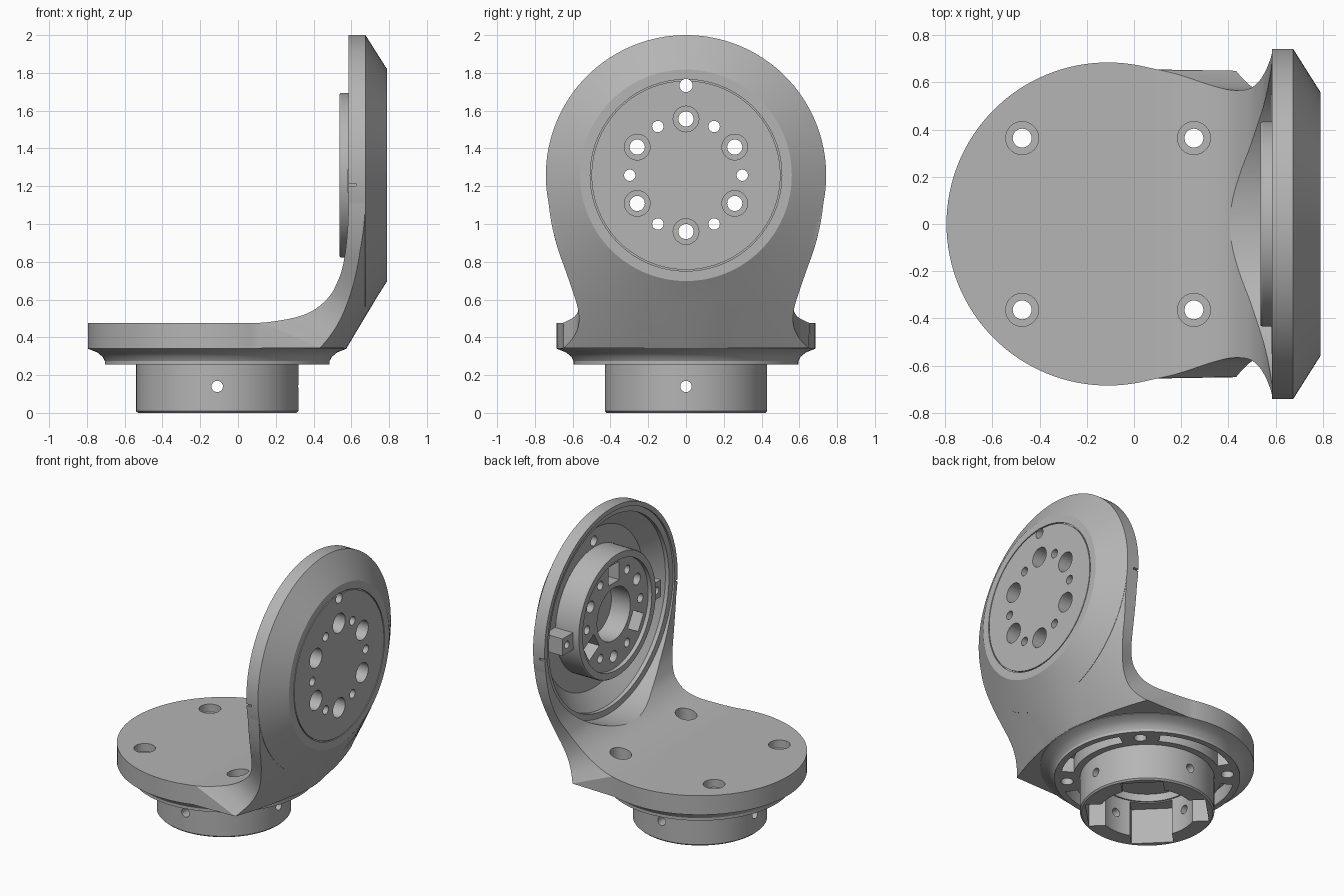
import bpy, bmesh, math
from mathutils import Vector

cube = bpy.data.objects.get("Cube")
if cube:
    bpy.data.objects.remove(cube, do_unlink=True)

grey = bpy.data.materials.new("mid grey")
grey.use_nodes = True
GREY = (0.46, 0.46, 0.46, 1)
grey.diffuse_color = GREY
grey.node_tree.nodes["Principled BSDF"].inputs["Base Color"].default_value = GREY

BASE_X = -0.11      # axis of the base disc
HUB_Z = 1.258       # axis of the upright disc
BASE = (BASE_X, 0, 0)
HUB = (0, 0, HUB_Z)


def loft(name, rings, closed=False):
    """Skin equal-length closed rings, capped at both ends or joined in a loop."""
    bm = bmesh.new()
    rows = [[bm.verts.new(p) for p in ring] for ring in rings]
    pairs = list(zip(rows, rows[1:]))
    if closed:
        pairs.append((rows[-1], rows[0]))
    else:
        bm.faces.new(rows[0])
        bm.faces.new(rows[-1])
    for a, b in pairs:
        for i in range(len(a)):
            j = (i + 1) % len(a)
            bm.faces.new((a[i], a[j], b[j], b[i]))
    bmesh.ops.recalc_face_normals(bm, faces=bm.faces)
    mesh = bpy.data.meshes.new(name)
    bm.to_mesh(mesh)
    bm.free()
    mesh.materials.append(grey)
    obj = bpy.data.objects.new(name, mesh)
    bpy.context.collection.objects.link(obj)
    return obj


def revolve(name, profile, origin, axis="Z", seg=96, closed=False):
    """Turn (radius, height) points about an axis through origin."""
    def place(r, h, a):
        c, s = r * math.cos(a), r * math.sin(a)
        p = {"Z": (c, s, h), "X": (h, c, s), "Y": (s, h, c)}[axis]
        return Vector(origin) + Vector(p)
    angles = [math.tau * i / seg for i in range(seg)]
    return loft(name, [[place(r, h, a) for a in angles] for r, h in profile], closed)


def rod(r, a, b, origin, axis="Z", seg=32):
    return revolve("cutter", [(r, a), (r, b)], origin, axis, seg)


def box(name, centre, size, axis="Z", angle=0):
    """Block whose local offset and sides are turned about the given axis."""
    sx, sy, sz = (s / 2 for s in size)
    obj = loft(name, [[(-sx, -sy, z), (sx, -sy, z), (sx, sy, z), (-sx, sy, z)]
                      for z in (-sz, sz)])
    obj.rotation_euler["XYZ".index(axis)] = angle
    obj.location = centre
    bpy.context.view_layer.update()
    return obj


def combine(obj, others, operation="DIFFERENCE", keep=False):
    bpy.context.view_layer.objects.active = obj
    for other in others:
        mod = obj.modifiers.new("bool", "BOOLEAN")
        mod.operation = operation
        mod.solver = "MANIFOLD"
        mod.object = other
        bpy.ops.object.modifier_apply(modifier=mod.name)
        if not keep:
            bpy.data.objects.remove(other, do_unlink=True)


def smooth_path(points, steps=4):
    """Catmull-Rom interpolation of equal-length tuples."""
    out = []
    for i in range(len(points) - 1):
        p0, p1 = points[max(i - 1, 0)], points[i]
        p2, p3 = points[i + 1], points[min(i + 2, len(points) - 1)]
        for k in range(steps):
            t = k / steps
            out.append([0.5 * (2 * b + (c - a) * t + (2 * a - 5 * b + 4 * c - d) * t * t
                               + (3 * b - a - 3 * c + d) * t ** 3)
                        for a, b, c, d in zip(p0, p1, p2, p3)])
    return out + [list(points[-1])]


def ring_spot(radius, degrees):
    """Point on a bolt circle of the upright disc."""
    a = math.radians(degrees)
    return (0, radius * math.cos(a), HUB_Z + radius * math.sin(a))


# Curved neck: inner x, inner z, outer rim x, outer rim z, half width
STATIONS = [
    (-.11, .474, -.11, .342, .680), (.0, .474, .0, .342, .674),
    (.1, .476, .1, .342, .655), (.2, .486, .2, .36, .63),
    (.32, .51, .33, .41, .59), (.41, .55, .43, .47, .568),
    (.484, .617, .51, .55, .572), (.525, .69, .57, .645, .60),
    (.553, .77, .62, .76, .64), (.573, .89, .652, .89, .685),
    (.584, 1.05, .671, 1.05, .72), (.586, HUB_Z, .674, HUB_Z, .741),
]


def outer_x(u, rim_x, z, w):
    """Bulged back of the neck, melting into the cone of the upright disc."""
    if rim_x < 0.101:
        return rim_x
    t = min(1, (z - .34) / .36)
    centre = .573 + .215 * t
    bulge = rim_x + (centre - rim_x) * max(0, 1 - u * u) ** (.58 + .42 * t)
    r = math.hypot(u * w, z - HUB_Z)
    cone = .788 - .115 * (r - .56) / .182
    return min(.788, max(bulge, cone))


N = 40
across = [math.sin(math.pi * (i / N - .5)) for i in range(N + 1)]
rings = []
for ix, iz, rx, rz, w in smooth_path(STATIONS):
    rz = max(rz, .342)
    rings.append([(ix, u * w, iz) for u in across] +
                 [(outer_x(u, rx, rz, w), u * w, rz) for u in reversed(across)])
bracket = loft("bracket", rings)

# Base disc with its coved flange, and the coned upright disc
base_disc = revolve("base_disc", [(.595, .257), (.595, .275), (.607, .297), (.635, .32),
                                  (.672, .335), (.685, .34), (.685, .475)], BASE, seg=128)
upright_disc = revolve("upright_disc", [(.742, .585), (.742, .675), (.56, .79)],
                       HUB, "X", 128)
combine(bracket, [base_disc, upright_disc], "UNION")

# Dished inside of the upright disc, and the shallow groove round its face
dish = revolve("dish", [(.71, .1), (.71, .598), (.67, .602), (.67, .63), (.56, .72)],
               HUB, "X", 128)
groove = revolve("groove", [(.5, .78), (.507, .78), (.507, .82), (.5, .82)],
                 HUB, "X", 96, closed=True)
combine(bracket, [dish, groove])

# Hub inside the dish: rim, recessed plate, blind bore and three slots
hub = revolve("hub", [(.42, .725), (.435, .715), (.435, .545), (.43, .537)], HUB, "X")
combine(hub, [rod(.385, .4, .565, HUB, "X", 96), rod(.185, .5, .712, HUB, "X", 64)])
for angle in (90, 210, 330):
    combine(hub, [box("slot", Vector(ring_spot(.285, angle)) + Vector((.6, 0, 0)),
                      (.16, .13, .12), "X", math.radians(angle))])

# Bolt holes through the upright disc and hub
holes = [rod(.035, .4, .9, ring_spot(.475, 90), "X")]
for k in range(6):
    big = ring_spot(.298, 30 + 60 * k)
    holes += [rod(.04, .4, .9, big, "X"), rod(.068, .69, .9, big, "X"),
              rod(.03, .4, .9, ring_spot(.298, 60 * k), "X")]
combine(bracket, holes, keep=True)
combine(hub, holes)

# Side tabs beside the hub, with a thin notch in the rim
for side, label in ((1, "left"), (-1, "right")):
    tab = box("tab_" + label, (.655, side * .48, HUB_Z - .03), (.15, .14, .12))
    combine(tab, [rod(.025, .5, .7, (0, side * .5, HUB_Z - .03), "X")])
    combine(bracket, [box("notch", (.59, side * .745, HUB_Z - .05), (.07, .04, .014))])

# Mounting holes in the base, and arc pockets under the flange
for k in range(4):
    a = math.radians(45 + 90 * k)
    spot = (BASE_X + .515 * math.cos(a), .515 * math.sin(a), 0)
    combine(bracket, [rod(.04, .2, .6, spot), rod(.07, .42, .6, spot)])
    arc = []
    for i in range(17):
        b = a + math.radians(45 - 31 + 62 * i / 16)
        arc.append([(BASE_X + r * math.cos(b), r * math.sin(b), z)
                    for r, z in ((.475, .2), (.555, .2), (.555, .36), (.475, .36))])
    combine(bracket, [loft("arc_pocket", arc)])

# Hollow socket collar with four wide keyways and cross-drilled pin holes
collar = revolve("collar", [(.42, 0), (.43, .01), (.43, .265)], BASE)
combine(collar, [rod(.31, -.1, .4, BASE, seg=64)])
for k in range(2):
    combine(collar, [box("keyway", (BASE_X, 0, .1), (.77, .27, .3), "Z",
                         math.radians(45 + 90 * k))])
combine(collar, [rod(.03, -1, 1, (0, 0, .14), "X"),
                 rod(.03, -1, 1, (BASE_X, 0, .14), "Y")])
combine(bracket, [rod(.3, .2, .31, BASE, seg=64)])

# Smooth curved faces while keeping machined edges sharp
bpy.ops.object.select_all(action="DESELECT")
for obj in bpy.context.collection.objects:
    if obj.type == "MESH" and obj.data.materials and obj.data.materials[0] == grey:
        obj.select_set(True)
        bpy.context.view_layer.objects.active = obj
bpy.ops.object.shade_smooth_by_angle(angle=math.radians(28))
